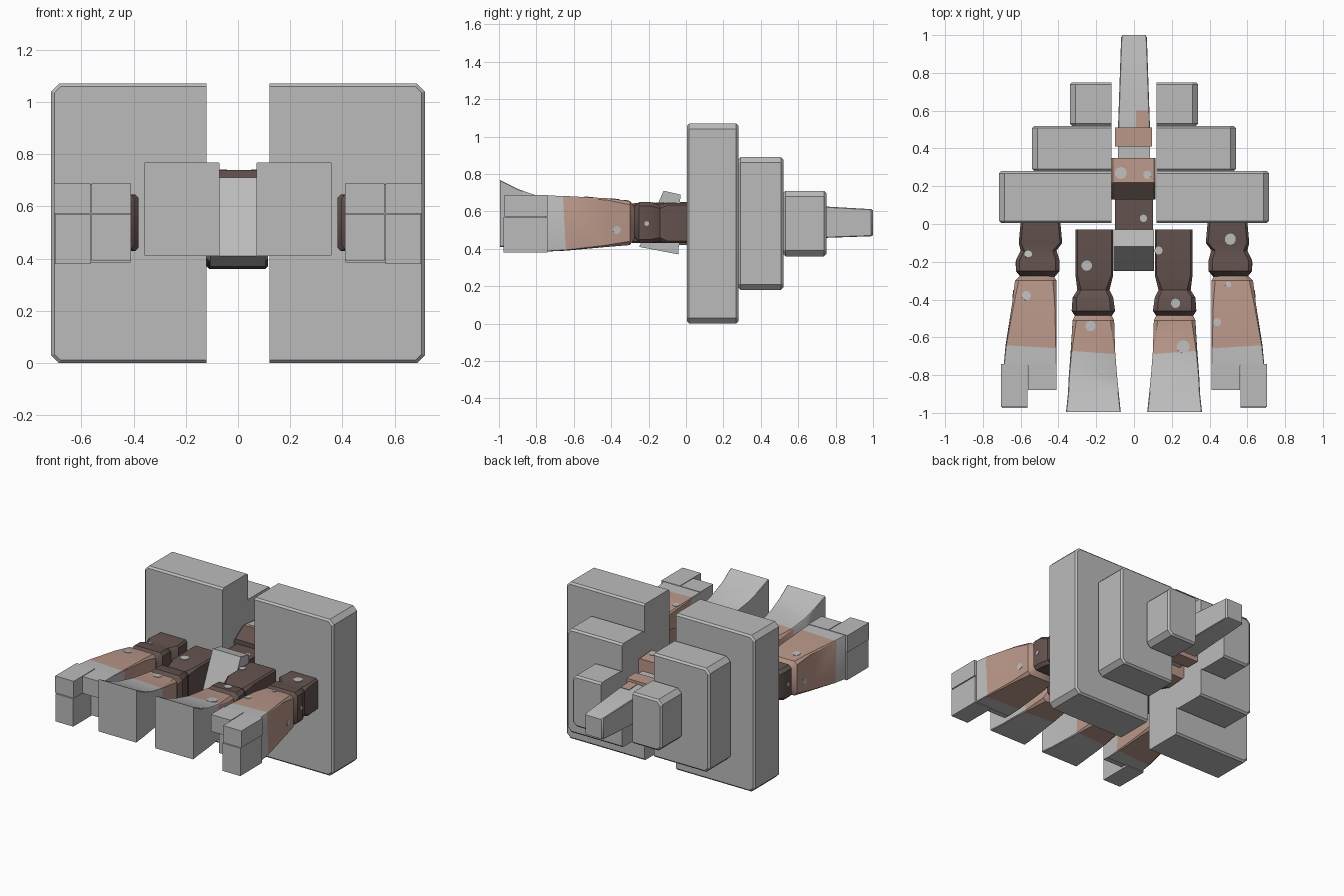
import bpy, bmesh, math
from mathutils import Vector
from mathutils.bvhtree import BVHTree

if "Cube" in bpy.data.objects:
    bpy.data.objects.remove(bpy.data.objects["Cube"])


def material(name, rgb):
    m = bpy.data.materials.new(name)
    m.use_nodes = True
    color = (*rgb, 1)
    m.diffuse_color = color
    m.node_tree.nodes["Principled BSDF"].inputs["Base Color"].default_value = color
    return m


GRAY, PINK, BROWN = range(3)
MATERIALS = [material("stone_gray", (0.5, 0.5, 0.5)),
             material("dusty_pink", (0.49, 0.31, 0.25)),
             material("dark_brown", (0.125, 0.085, 0.075))]
trees = {}


def finish(name, bm, smooth=False):
    bmesh.ops.recalc_face_normals(bm, faces=bm.faces)
    mesh = bpy.data.meshes.new(name)
    trees[name] = BVHTree.FromBMesh(bm)
    bm.to_mesh(mesh)
    bm.free()
    for m in MATERIALS:
        mesh.materials.append(m)
    obj = bpy.data.objects.new(name, mesh)
    bpy.context.collection.objects.link(obj)
    if smooth:
        bpy.ops.object.select_all(action="DESELECT")
        obj.select_set(True)
        bpy.context.view_layer.objects.active = obj
        bpy.ops.object.shade_smooth_by_angle(angle=math.radians(35))
    return obj


def loft(name, rings, bands, side=1):
    """Rings (y, x0, x1, z0, z1, chamfer) joined along y; bands give a colour per ring gap."""
    bm = bmesh.new()
    loops = []
    for i, (y, x0, x1, z0, z1, c) in enumerate(rings):
        edge = 0 < i < len(bands) and {bands[i - 1], bands[i]} == {PINK, GRAY}
        outline = [(x0 + c, z0), (x1 - c, z0), (x1, z0 + c), (x1, z1 - c),
                   (x1 - c, z1), (x0 + c, z1), (x0, z1 - c), (x0, z0 + c)]
        loops.append([bm.verts.new((side * x, y + edge * 0.008 * (-1) ** k, z))
                      for k, (x, z) in enumerate(outline)])
    for a, b, band in zip(loops, loops[1:], bands):
        for k in range(len(a)):
            n = (k + 1) % len(a)
            bm.faces.new((a[k], a[n], b[n], b[k])).material_index = band
    bm.faces.new(loops[0]).material_index = bands[0]
    bm.faces.new(loops[-1]).material_index = bands[-1]
    return finish(name, bm, True)


def prism(name, profile, x0, x1, color=GRAY):
    """Side profile of (y, z) points extruded across x."""
    bm = bmesh.new()
    a, b = [[bm.verts.new((x, y, z)) for y, z in profile] for x in (x0, x1)]
    bm.faces.new(a)
    bm.faces.new(b)
    for k in range(len(a)):
        n = (k + 1) % len(a)
        bm.faces.new((a[k], a[n], b[n], b[k]))
    for f in bm.faces:
        f.material_index = color
    return finish(name, bm)


def box(name, x0, x1, y0, y1, z0, z1, color=GRAY):
    return prism(name, [(y0, z0), (y1, z0), (y1, z1), (y0, z1)], x0, x1, color)


def shell_tier(name, side, x1, y0, y1, z0, z1):
    """Slab whose outer corners are cut, with the inner side left square."""
    x0, c = 0.12, 0.03
    outline = [(x0, z0), (x1 - c, z0), (x1, z0 + c), (x1, z1 - c), (x1 - c, z1), (x0, z1)]
    bm = bmesh.new()
    f = bm.faces.new([bm.verts.new((side * x, y0, z)) for x, z in outline])
    ext = bmesh.ops.extrude_face_region(bm, geom=[f])["geom"]
    bmesh.ops.translate(bm, vec=(0, y1 - y0, 0),
                        verts=[g for g in ext if isinstance(g, bmesh.types.BMVert)])
    rim = [e for e in bm.edges if abs(e.verts[0].co.y - e.verts[1].co.y) < 0.001
           and any(abs(v.co.x) > x0 + 0.01 for v in e.verts)]
    bmesh.ops.bevel(bm, geom=rim, offset=0.012, segments=1, affect="EDGES")
    finish(name, bm)


def spot(part, origin, direction, radius):
    """Thin disc laid on the surface of a part."""
    hit, normal, _, _ = trees[part].ray_cast(Vector(origin), Vector(direction))
    if hit is None:
        return
    bm = bmesh.new()
    bmesh.ops.create_cone(bm, cap_ends=True, segments=10, radius1=radius,
                          radius2=radius, depth=0.006)
    turn = normal.to_track_quat("Z", "Y").to_matrix().to_4x4()
    turn.translation = hit
    bmesh.ops.transform(bm, matrix=turn, verts=bm.verts)
    finish(part + "_spot", bm)


# Limb sections, from the body to the tip
ARM = [(0.01, 0.39, 0.60, 0.43, 0.645, 0.012), (-0.1, 0.38, 0.61, 0.43, 0.645, 0.012),
       (-0.14, 0.41, 0.60, 0.44, 0.635, 0.02), (-0.19, 0.395, 0.625, 0.43, 0.65, 0.02),
       (-0.25, 0.395, 0.625, 0.43, 0.65, 0.02), (-0.28, 0.42, 0.60, 0.46, 0.62, 0.03),
       (-0.27, 0.43, 0.60, 0.46, 0.62, 0.03), (-0.3, 0.41, 0.63, 0.42, 0.655, 0.02),
       (-0.42, 0.41, 0.645, 0.41, 0.67, 0.01), (-0.65, 0.41, 0.68, 0.39, 0.682, 0.004),
       (-0.75, 0.41, 0.69, 0.385, 0.685, 0.003)]
ARM_BANDS = [BROWN] * 5 + [PINK] * 4 + [GRAY]
LEG = [(-0.03, 0.11, 0.31, 0.43, 0.645, 0.01), (-0.27, 0.11, 0.31, 0.43, 0.645, 0.01),
       (-0.35, 0.13, 0.30, 0.44, 0.63, 0.02), (-0.39, 0.11, 0.325, 0.43, 0.65, 0.02),
       (-0.46, 0.10, 0.33, 0.43, 0.65, 0.025), (-0.49, 0.12, 0.31, 0.46, 0.62, 0.03),
       (-0.48, 0.12, 0.31, 0.46, 0.62, 0.03), (-0.51, 0.105, 0.325, 0.43, 0.65, 0.02),
       (-0.68, 0.10, 0.335, 0.42, 0.66, 0.006), (-0.8, 0.09, 0.345, 0.415, 0.685, 0.004),
       (-0.9, 0.08, 0.35, 0.41, 0.72, 0.004), (-0.995, 0.07, 0.36, 0.41, 0.768, 0.004)]
LEG_BANDS = [BROWN] * 5 + [PINK] * 3 + [GRAY] * 3

for side, label in ((1, "left"), (-1, "right")):
    # Stepped shell halves
    shell_tier(label + "_shell_large", side, 0.715, 0.005, 0.28, 0, 1.07)
    shell_tier(label + "_shell_middle", side, 0.54, 0.28, 0.52, 0.18, 0.89)
    shell_tier(label + "_shell_small", side, 0.34, 0.52, 0.75, 0.36, 0.71)
    # Limbs
    loft(label + "_arm", ARM, ARM_BANDS, side)
    loft(label + "_leg", LEG, LEG_BANDS, side)
    # Split claws at the arm tip
    box(label + "_outer_claw_lower", side * 0.565, side * 0.70, -0.975, -0.74, 0.38, 0.57)
    box(label + "_outer_claw_upper", side * 0.565, side * 0.705, -0.97, -0.74, 0.573, 0.688)
    box(label + "_inner_claw_upper", side * 0.41, side * 0.56, -0.88, -0.74, 0.573, 0.688)
    box(label + "_inner_claw_lower", side * 0.41, side * 0.56, -0.79, -0.74, 0.39, 0.57)

# Tilted head and the body behind it
prism("head", [(-0.25, 0.41), (-0.12, 0.71), (-0.03, 0.69), (-0.04, 0.37)], -0.108, 0.105)
box("neck", -0.1, 0.1, -0.04, 0.15, 0.42, 0.65, BROWN)
loft("body", [(0.13, -0.12, 0.115, 0.39, 0.68, 0.01), (0.22, -0.12, 0.115, 0.36, 0.74, 0.01),
              (0.35, -0.12, 0.115, 0.37, 0.73, 0.01)], [BROWN, PINK])

# Tail
box("tail_joint", -0.085, 0.085, 0.34, 0.42, 0.44, 0.65)
box("tail_base", -0.1, 0.095, 0.41, 0.51, 0.42, 0.66, PINK)
loft("tail", [(0.5, -0.085, 0.085, 0.45, 0.64, 0.004), (0.99, -0.068, 0.068, 0.467, 0.612, 0.004),
              (1.0, -0.06, 0.06, 0.472, 0.606, 0.004)], [GRAY, GRAY])
prism("tail_patch", [(0.5, 0.638), (0.6, 0.632), (0.6, 0.638), (0.5, 0.644)], 0.01, 0.075, PINK)

# Pale spots on the upper surfaces
for part, x, y, r in (("right_arm", -0.56, -0.16, 0.02), ("right_arm", -0.57, -0.38, 0.025),
                      ("right_leg", -0.25, -0.22, 0.028), ("right_leg", -0.23, -0.54, 0.028),
                      ("left_leg", 0.13, -0.14, 0.022), ("left_leg", 0.22, -0.42, 0.025),
                      ("left_leg", 0.26, -0.65, 0.035), ("left_arm", 0.51, -0.08, 0.03),
                      ("left_arm", 0.5, -0.32, 0.015), ("left_arm", 0.44, -0.52, 0.022),
                      ("neck", 0.05, 0.03, 0.02), ("body", -0.07, 0.27, 0.032),
                      ("body", 0.07, 0.26, 0.022)):
    spot(part, (x, y, 2), (0, 0, -1), r)

# Pale spots on the outer sides of the arms
for part, side in (("left_arm", 1), ("right_arm", -1)):
    spot(part, (side * 2, -0.37, 0.5), (-side, 0, 0), 0.022)
    spot(part, (side * 2, -0.21, 0.535), (-side, 0, 0), 0.013)
